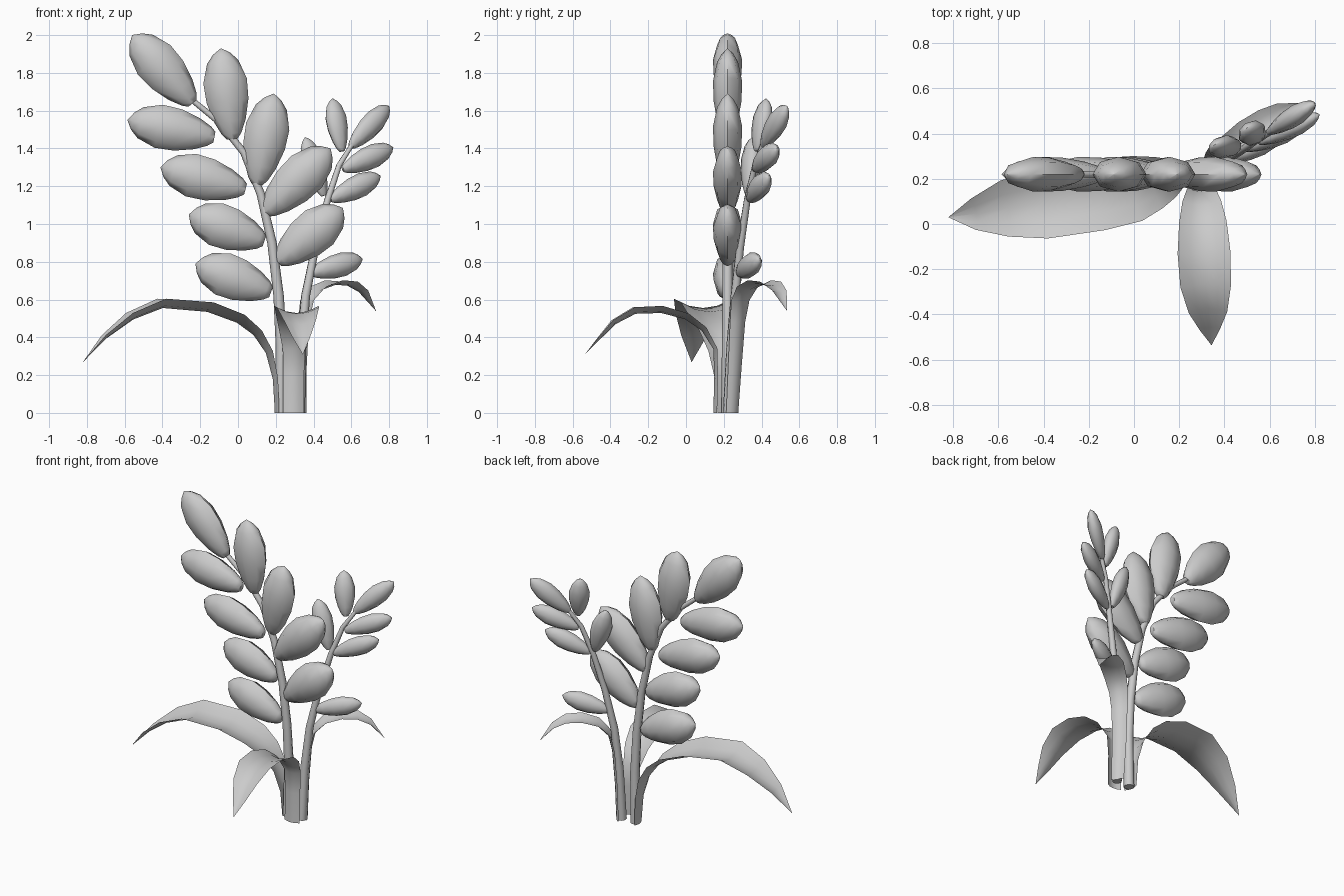
import bpy, bmesh, math
from mathutils import Vector

cube = bpy.data.objects.get("Cube")
if cube:
    bpy.data.objects.remove(cube, do_unlink=True)

grey = bpy.data.materials.new("plain_grey")
grey.use_nodes = True
grey.diffuse_color = (0.6, 0.6, 0.6, 1)
grey.node_tree.nodes["Principled BSDF"].inputs["Base Color"].default_value = (0.6, 0.6, 0.6, 1)


def loft(name, rings, closed=True):
    """Skin a list of point rings; closed rings become capped tubes."""
    bm = bmesh.new()
    rows = [[bm.verts.new(p) for p in ring] for ring in rings]
    n = len(rows[0])
    for a, b in zip(rows, rows[1:]):
        for i in range(n if closed else n - 1):
            j = (i + 1) % n
            bm.faces.new((a[i], a[j], b[j], b[i]))
    if closed:
        bm.faces.new(rows[0][::-1])
        bm.faces.new(rows[-1])
    bmesh.ops.remove_doubles(bm, verts=bm.verts, dist=0.0005)
    bmesh.ops.recalc_face_normals(bm, faces=bm.faces)
    mesh = bpy.data.meshes.new(name)
    bm.to_mesh(mesh)
    bm.free()
    mesh.materials.append(grey)
    obj = bpy.data.objects.new(name, mesh)
    bpy.context.collection.objects.link(obj)
    bpy.ops.object.select_all(action="DESELECT")
    obj.select_set(True)
    bpy.context.view_layer.objects.active = obj
    bpy.ops.object.shade_smooth_by_angle(angle=math.radians(60))
    return obj


def tangents(pts):
    last = len(pts) - 1
    return [(pts[min(i + 1, last)] - pts[max(i - 1, 0)]).normalized() for i in range(last + 1)]


def oval(centre, u, v, sides=8):
    angles = [math.tau * k / sides for k in range(sides)]
    return [centre + u * math.cos(a) + v * math.sin(a) for a in angles]


def stem(name, path, normal, r_base, r_top):
    pts = [Vector(p) for p in path]
    rings = []
    for i, (p, t) in enumerate(zip(pts, tangents(pts))):
        r = r_base + (r_top - r_base) * i / (len(pts) - 1)
        u = t.cross(normal).normalized()
        rings.append(oval(p, u * r, u.cross(t) * r))
    return loft(name, rings)


# Leaflet outline: blunt at the base, fullest past the middle, pointed at the tip
OUTLINE = [(0, .25), (.06, .45), (.2, .72), (.42, .96), (.64, 1), (.85, .72), (.94, .4), (1, .01)]


def leaflet(name, base, tip, normal, half_width, half_depth):
    base, tip = Vector(base), Vector(tip)
    axis = (tip - base).normalized()
    u = axis.cross(normal).normalized()
    v = u.cross(axis)
    return loft(name, [oval(base.lerp(tip, t), u * half_width * r, v * half_depth * r)
                       for t, r in OUTLINE])


def long_leaf(name, heading, path):
    """Arching channelled blade; path rows are x, y, z, half width."""
    h = Vector((*heading, 0)).normalized()
    side = Vector((0, 0, 1)).cross(h)
    pts = [Vector(p[:3]) for p in path]
    rings = []
    for p, t, row in zip(pts, tangents(pts), path):
        up = t.cross(side).normalized()
        w = row[3]
        rings.append([p + side * w * s + up * w * 0.32 * (s * s - 0.3)
                      for s in (-1, -.5, 0, .5, 1)])
    return loft(name, rings, closed=False)


# Tall stem with leaflets in the x-z plane
Y = 0.22
main_normal = Vector((0, 1, 0))
stem("tall_stem", [(.225, Y, 0), (.23, Y, .35), (.215, Y, .62), (.18, Y, .9), (.12, Y, 1.16),
                   (.03, Y, 1.38), (-.1, Y, 1.54), (-.26, Y, 1.67)], main_normal, .033, .014)
tall_leaflets = [
    ((-.24, 1.64), (-.56, 2.0)),
    ((-.03, 1.45), (-.09, 1.93)),
    ((.10, 1.21), (.19, 1.69)),
    ((.14, 1.06), (.49, 1.40)),
    ((.21, .80), (.555, 1.085)),
    ((-.125, 1.46), (-.585, 1.55)),
    ((.04, 1.185), (-.41, 1.30)),
    ((.14, .91), (-.26, 1.05)),
    ((.175, .64), (-.225, .79)),
]
for i, ((bx, bz), (tx, tz)) in enumerate(tall_leaflets):
    leaflet(f"tall_leaflet_{i + 1}", (bx, Y, bz), (tx, Y, tz), main_normal, .116, .077)

# Short stem leaning to the back left, with smaller leaflets
short_normal = Vector((-.55, .83, 0))
stem("short_stem", [(.325, .225, 0), (.335, .24, .35), (.358, .26, .62), (.41, .287, .88),
                    (.475, .325, 1.13), (.535, .365, 1.31), (.61, .41, 1.43)],
     short_normal, .03, .012)
short_leaflets = [
    ((.595, .405, 1.41), (.80, .535, 1.625)),
    ((.55, .375, 1.385), (.50, .425, 1.665)),
    ((.555, .36, 1.29), (.822, .485, 1.405)),
    ((.49, .33, 1.13), (.755, .44, 1.255)),
    ((.455, .33, 1.15), (.355, .35, 1.46)),
    ((.385, .275, .74), (.66, .39, .815)),
]
for i, (base, tip) in enumerate(short_leaflets):
    leaflet(f"short_leaflet_{i + 1}", base, tip, short_normal, .064, .045)

# Arching blades that sheathe the stems at the ground
long_leaf("right_blade", (-1, -.15), [
    (.2, .215, 0, .05), (.19, .21, .18, .06), (.155, .2, .32, .085), (.09, .18, .42, .115),
    (0, .155, .49, .145), (-.16, .13, .55, .16), (-.4, .09, .57, .155),
    (-.56, .07, .505, .125), (-.7, .045, .4, .07), (-.82, .03, .27, .001)])
long_leaf("front_blade", (.04, -1), [
    (.295, .15, 0, .055), (.295, .155, .2, .055), (.297, .15, .34, .06), (.3, .09, .44, .085),
    (.305, 0, .505, .105), (.31, -.13, .54, .117), (.317, -.27, .535, .112),
    (.327, -.38, .475, .085), (.335, -.46, .39, .045), (.343, -.535, .31, .001)])
long_leaf("back_left_blade", (.8, .6), [
    (.345, .25, 0, .04), (.345, .265, .25, .045), (.355, .28, .48, .05), (.375, .295, .59, .06),
    (.43, .33, .655, .07), (.51, .39, .685, .077), (.59, .445, .68, .07),
    (.655, .49, .64, .048), (.73, .535, .54, .001)])
